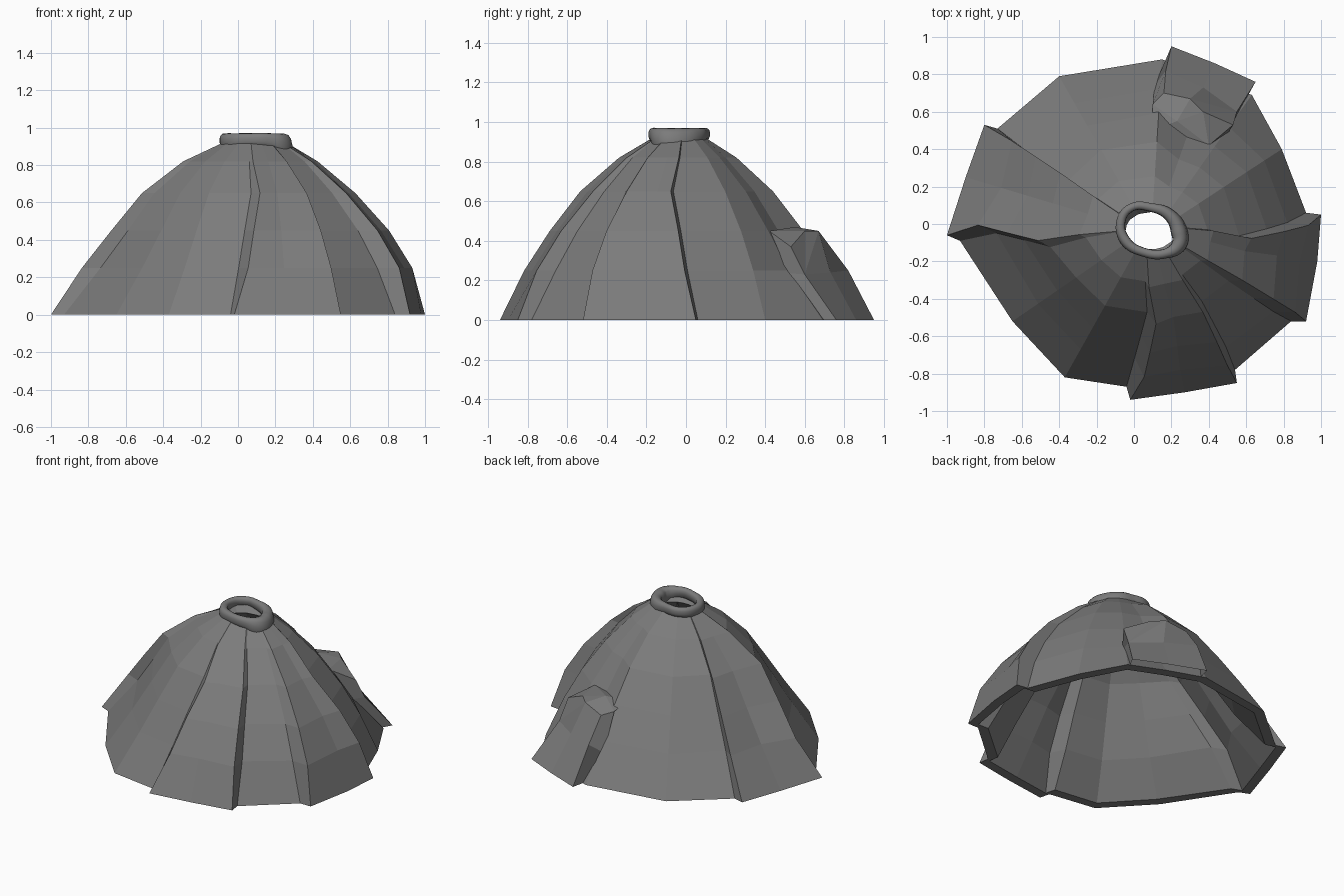
import bpy
from mathutils import Vector

if "Cube" in bpy.data.objects:
    bpy.data.objects.remove(bpy.data.objects["Cube"])

# Base outline of the cone, counter-clockwise: x, y, low swing, high swing, lift
# (swing shifts a column sideways so ridges wander, lift raises or sinks it)
COLUMNS = [
    (0.92, 0.06, -.04, -.08, -.02), (0.79, 0.40, 0, 0, -.02), (0.63, 0.69, 0, 0, -.10),
    (0.40, 0.79, 0, 0, -.10), (0.15, 0.88, 0, 0, -.02), (-0.40, 0.79, 0, 0, 0),
    (-0.73, 0.51, .01, .01, -.01), (-0.80, 0.53, -.01, -.01, .03), (-0.90, 0.25, 0, 0, 0),
    (-1.0, -0.06, -.05, .04, .05), (-0.93, -0.09, -.03, .06, 0), (-0.65, -0.52, 0, 0, -.01),
    (-0.37, -0.82, 0, 0, -.02), (-0.04, -0.87, .02, .05, -.03), (-0.02, -0.94, .06, .09, .01),
    (0.27, -0.90, 0, .02, 0), (0.55, -0.85, 0, .02, .01), (0.54, -0.78, .02, .03, -.02),
    (0.84, -0.52, -.01, -.01, -.01), (0.92, -0.52, .01, .01, .03), (0.98, -0.20, 0, -.02, 0),
    (1.0, 0.05, -.05, -.09, .02),
]
HEIGHTS = [0, .25, .45, .65, .82, .92]
BLEND = [0, .15, .32, .54, .79, 1]
BULGE = [0, 1, 1, .3, 0, 0]
LIFT = [0, 1, 1, .7, .4, 0]
CENTRE = Vector((.09, -.035, 0))


def make_mesh(name, verts, faces):
    me = bpy.data.meshes.new(name)
    me.from_pydata(verts, [], faces)
    me.update()
    ob = bpy.data.objects.new(name, me)
    bpy.context.collection.objects.link(ob)
    return ob


def column(x, y, low, high, lift):
    base = Vector((x, y, 0))
    d = (base - CENTRE).normalized()
    side = Vector((-d.y, d.x, 0))
    top = CENTRE + Vector((d.x * .17, d.y * .135, 0))
    swing = [0, low, (low + high) / 2, high, high / 3, 0]
    outer, inner = [], []
    for i, z in enumerate(HEIGHTS):
        p = base.lerp(top, BLEND[i] + BULGE[i] * (.03 - .055 * x))
        p += side * swing[i] + d * lift * LIFT[i]
        q = p - (p - CENTRE).normalized() * (.035 if i == 5 else .065)
        p.z = z
        q.z = z - (.04 if i else 0)
        outer.append(p)
        inner.append(q)
    return outer + inner[::-1]


# Hollow mountain shell: outer rows up, inner rows down, closed at the base
cols = [column(*c) for c in COLUMNS]
n, m = len(cols), len(cols[0])
verts = [p for c in cols for p in c]
faces = []
for i in range(n):
    j = (i + 1) % n
    for k in range(m):
        l = (k + 1) % m
        faces.append((i * m + k, j * m + k, j * m + l, i * m + l))
shell = make_mesh("mountain_shell", verts, faces)

# Rocky outcrop on the back right flank: columns of base, middle, top
outcrop = [
    (0.17, 0.82, 0), (0.11, 0.74, .18), (0.10, 0.64, .43),
    (0.20, 0.95, 0), (0.17, 0.82, .25), (0.16, 0.70, .41),
    (0.43, 0.86, 0), (0.37, 0.73, .24), (0.30, 0.67, .45),
    (0.65, 0.76, 0), (0.55, 0.60, .23), (0.53, 0.53, .37),
    (0.60, 0.67, 0), (0.50, 0.48, .24), (0.40, 0.42, .45),
    (0.37, 0.60, .45), (0.23, 0.55, .47), (0.10, 0.50, .45),
]
faces = []
for i in range(4):
    for k in range(2):
        if not (i == 2 and k == 1):
            a, b = i * 3 + k, i * 3 + 3 + k
            faces.append((b, a, a + 1, b + 1))
faces += [(10, 7, 8), (10, 8, 15), (10, 15, 11), (2, 5, 8, 16), (8, 15, 16),
          (15, 11, 14), (15, 14, 16), (16, 14, 17), (16, 17, 2)]
rock = make_mesh("rock_outcrop", outcrop, faces)

# Smooth crater rim: closed tube of varying thickness (x, y, radius)
RIM = [(.238, -.04, .044), (.185, .05, .032), (.09, .088, .023), (-.01, .09, .022),
       (-.068, .02, .024), (-.045, -.09, .028), (.05, -.15, .024),
       (.17, -.157, .026), (.237, -.11, .04)]
cu = bpy.data.curves.new("crater_rim", 'CURVE')
cu.dimensions = '3D'
cu.bevel_depth = 1
cu.bevel_resolution = 4
cu.resolution_u = 6
sp = cu.splines.new('BEZIER')
sp.bezier_points.add(len(RIM) - 1)
sp.use_cyclic_u = True
for bp, (x, y, r) in zip(sp.bezier_points, RIM):
    bp.co = (x, y, .97 - r)
    bp.radius = r
    bp.handle_left_type = bp.handle_right_type = 'AUTO'
rim = bpy.data.objects.new("crater_rim", cu)
bpy.context.collection.objects.link(rim)
bpy.context.view_layer.objects.active = rim
rim.select_set(True)
bpy.ops.object.convert(target='MESH')
rim = bpy.context.view_layer.objects.active
# Draw the lower half down into a flared skirt that hugs the cone and lines the vent
for v in rim.data.vertices:
    drop = .95 - v.co.z
    if drop > 0:
        v.co.z -= drop * .9
        for a in (0, 1):
            v.co[a] += (v.co[a] - CENTRE[a]) * drop
bpy.ops.object.shade_smooth()

# Dark rock colour
mat = bpy.data.materials.new("dark_rock")
mat.diffuse_color = (.2, .2, .2, 1)
mat.use_nodes = True
mat.node_tree.nodes["Principled BSDF"].inputs["Base Color"].default_value = mat.diffuse_color
for ob in (shell, rock, rim):
    ob.data.materials.append(mat)
